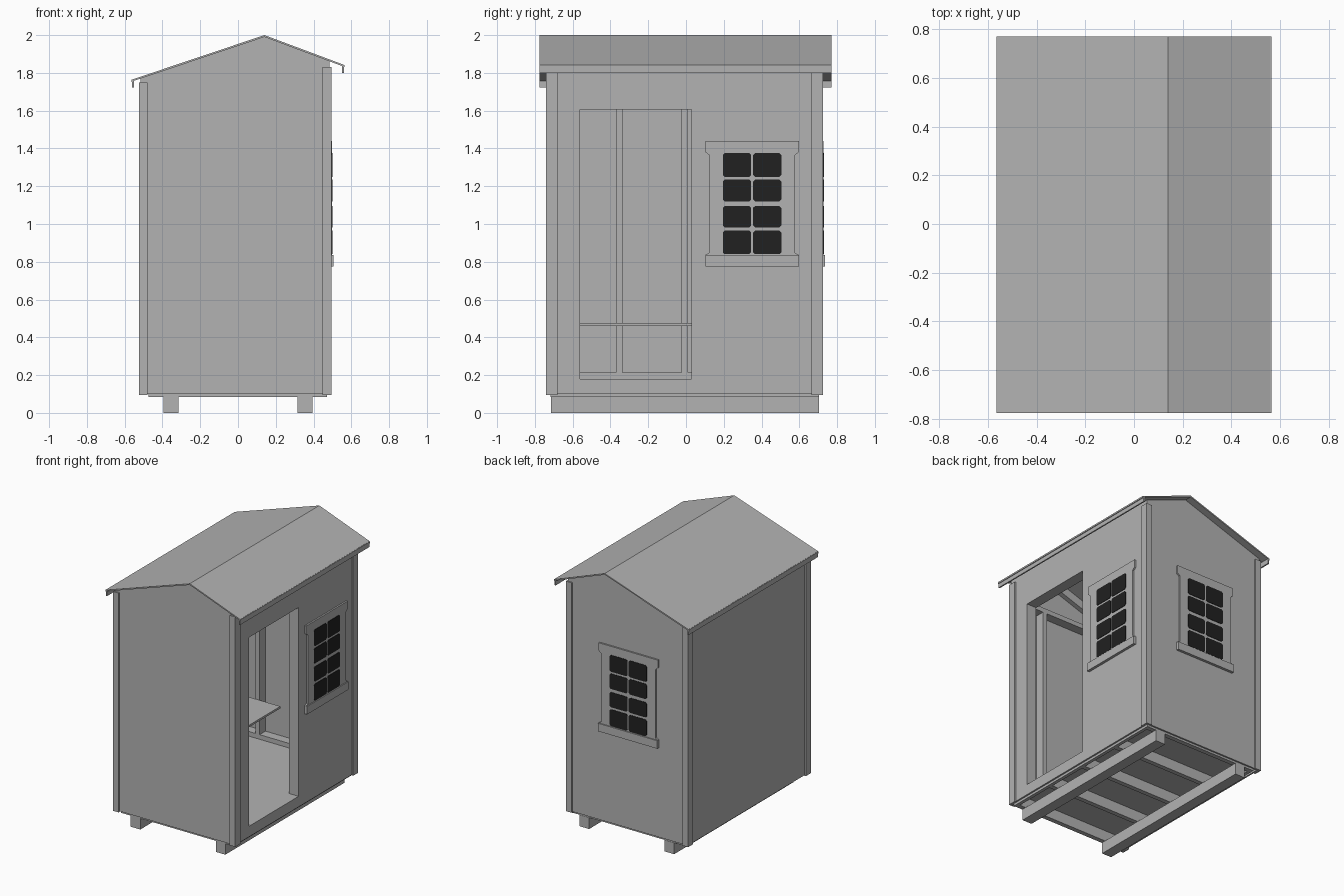
import bpy, bmesh
from mathutils import Vector

cube = bpy.data.objects.get("Cube")
if cube:
    bpy.data.objects.remove(cube)


def material(name, rgb):
    m = bpy.data.materials.new(name)
    m.use_nodes = True
    m.diffuse_color = (*rgb, 1)
    m.node_tree.nodes["Principled BSDF"].inputs["Base Color"].default_value = (*rgb, 1)
    return m


GREY = material("plain grey", (0.45, 0.45, 0.45))
DARK = material("dark glass", (0.015, 0.015, 0.015))


def prism(name, points, depth, mat=GREY):
    """Closed solid: an outline of 3D points pushed along a depth vector."""
    bm = bmesh.new()
    face = bm.faces.new([bm.verts.new(p) for p in points])
    ext = bmesh.ops.extrude_face_region(bm, geom=[face])
    moved = [g for g in ext["geom"] if isinstance(g, bmesh.types.BMVert)]
    bmesh.ops.translate(bm, verts=moved, vec=Vector(depth))
    bmesh.ops.recalc_face_normals(bm, faces=bm.faces)
    mesh = bpy.data.meshes.new(name)
    bm.to_mesh(mesh)
    bm.free()
    mesh.materials.append(mat)
    ob = bpy.data.objects.new(name, mesh)
    bpy.context.collection.objects.link(ob)
    return ob


def box(name, x, y, z, mat=GREY):
    pts = [(x[0], y[0], z[0]), (x[1], y[0], z[0]), (x[1], y[1], z[0]), (x[0], y[1], z[0])]
    return prism(name, pts, (0, 0, z[1] - z[0]), mat)


# Main dimensions
LEFT, RIGHT, FRONT, BACK = -0.515, 0.485, -0.73, 0.715
SHEET, STUD, HALF = 0.012, 0.07, 0.0175
BASE, FLOOR = 0.1, 0.18
RIDGE, EAVE_L, EAVE_R = (0.14, 2.0), (-0.56, 1.765), (0.56, 1.843)
ROOF_Y = (-0.775, 0.77)
IN_L, IN_R, IN_F, IN_B = LEFT + SHEET, RIGHT - SHEET, FRONT + SHEET, BACK - SHEET
BAYS = [IN_F + HALF + i * (IN_B - IN_F - 2 * HALF) / 4 for i in range(5)]


def under_roof(x, drop=0.01):
    ex, ez = EAVE_L if x < RIDGE[0] else EAVE_R
    t = (x - ex) / (RIDGE[0] - ex)
    return ez + t * (RIDGE[1] - ez) - drop


# Skids, floor frame and floor
for side, x in (("left", -0.355), ("right", 0.355)):
    box(f"skid_{side}", (x - 0.04, x + 0.04), (-0.715, 0.705), (0, 0.085))
for y in BAYS:
    box("floor_joist", (-0.475, 0.47), (y - HALF, y + HALF), (0.085, 0.165))
for x in (-0.475, 0.445):
    box("rim_joist", (x, x + 0.025), (-0.715, 0.705), (0.085, 0.165))
box("floor", (IN_L, IN_R), (IN_F, IN_B), (0.165, FLOOR))

# Gable walls
for name, y in (("front_wall", FRONT), ("back_wall", IN_B)):
    top = [(x, y, under_roof(x)) for x in (RIGHT, RIDGE[0], LEFT)]
    prism(name, [(LEFT, y, BASE), (RIGHT, y, BASE)] + top, (0, SHEET, 0))

# Side walls, with the doorway cut through the right one
DOOR_Y, DOOR_Z = (-0.56, 0.03), (FLOOR, 1.605)
box("left_wall", (LEFT, IN_L), (IN_F, IN_B), (BASE, under_roof(LEFT)))
wall = box("door_wall", (IN_R, RIGHT), (IN_F, IN_B), (BASE, under_roof(RIGHT)))
cutter = box("doorway_cutter", (IN_R - 0.1, RIGHT + 0.1), DOOR_Y, DOOR_Z)
cutter.hide_render = True
cut = wall.modifiers.new("doorway", 'BOOLEAN')
cut.operation, cut.solver, cut.object = 'DIFFERENCE', 'EXACT', cutter
bpy.context.view_layer.objects.active = wall
bpy.ops.object.modifier_apply(modifier=cut.name)
bpy.data.objects.remove(cutter)

# Corner boards, an L at each corner
for sx, x, top in ((-1, LEFT, 1.75), (1, RIGHT, 1.83)):
    for sy, y in ((-1, FRONT), (1, BACK)):
        ox, oy = x + sx * 0.01, y + sy * 0.01
        ix, iy = ox - sx * 0.047, oy - sy * 0.06
        outline = [(ox, oy), (ix, oy), (ix, y), (x, y), (x, iy), (ox, iy)]
        prism("corner_board", [(a, b, 0.095) for a, b in outline], (0, 0, top - 0.095))

# Wall framing
PLATE = 2 * HALF
for name, x, out in (("left", IN_L, LEFT), ("right", IN_R - STUD, RIGHT)):
    top = under_roof(out) - 0.05
    xs = (x, x + STUD)
    box(f"{name}_top_plate", xs, (IN_F, IN_B), (top - PLATE, top))
    rows = BAYS
    if name == "right":
        rows = [BAYS[0], DOOR_Y[0] - HALF, DOOR_Y[1] + HALF, BAYS[4]]
        box("door_header", xs, DOOR_Y, (DOOR_Z[1], DOOR_Z[1] + 0.07))
        box("right_sole_plate", xs, (DOOR_Y[1], IN_B), (FLOOR, FLOOR + PLATE))
    else:
        box("left_sole_plate", xs, (IN_F, IN_B), (FLOOR, FLOOR + PLATE))
    for y in rows:
        box(f"{name}_stud", xs, (y - HALF, y + HALF), (FLOOR, top - PLATE))
for name, y in (("front", IN_F), ("back", IN_B - STUD)):
    ys = (y, y + STUD)
    box(f"{name}_sole_plate", (IN_L + STUD, IN_R - STUD), ys, (FLOOR, FLOOR + PLATE))
    box(f"{name}_tie", (IN_L + STUD, IN_R - STUD), ys, (1.66, 1.66 + PLATE))
    for x in (-0.28, 0.25):
        box(f"{name}_stud", (x - HALF, x + HALF), ys, (FLOOR + PLATE, 1.66))

# Bench
box("bench", (IN_L + STUD, -0.09), (IN_F + STUD, IN_B - STUD), (0.46, 0.475))

# Rafters and ridge
for y in BAYS:
    xs = (IN_L, RIDGE[0], IN_R)
    line = [(x, y - HALF, under_roof(x)) for x in xs]
    line += [(x, y - HALF, under_roof(x, 0.075)) for x in reversed(xs)]
    prism("rafter", line, (0, PLATE, 0))

# Roof sheet and eave fascias
ROOF_LEN = ROOF_Y[1] - ROOF_Y[0]
edge = [EAVE_L, RIDGE, EAVE_R]
outline = edge + [(x, z - 0.01) for x, z in reversed(edge)]
prism("roof", [(x, ROOF_Y[0], z) for x, z in outline], (0, ROOF_LEN, 0))
for name, (x, z), s in (("left", EAVE_L, -1), ("right", EAVE_R, 1)):
    box(f"{name}_fascia", sorted((x, x - s * 0.01)), ROOF_Y, (z - 0.043, z - 0.003))
    box(f"{name}_drip_edge", sorted((x, x + s * 0.005)), ROOF_Y, (z - 0.013, z - 0.001))


# Windows: casing, sill and eight glass panes
def window(name, place, out):
    """place(u, d, z) maps along-wall, outward and height to a point."""
    def plate(part, pts, d0, d1, mat=GREY):
        prism(f"{name}_{part}", [place(u, d0, z) for u, z in pts], out * (d1 - d0), mat)

    def rect(u, z0, z1):
        return [(-u, z0), (u, z0), (u, z1), (-u, z1)]

    half = [(0.247, 0.775), (0.247, 0.837), (0.227, 0.847), (0.227, 1.365),
            (0.247, 1.38), (0.247, 1.44)]
    plate("casing", half + [(-u, z) for u, z in reversed(half)], 0, 0.012)
    plate("sill", rect(0.247, 0.775, 0.835), 0.012, 0.02)
    # Panes have clipped corners
    w, c = 0.15, 0.01
    for z0, z1 in ((0.84, 0.965), (0.982, 1.095), (1.12, 1.235), (1.25, 1.375)):
        for u0 in (-0.155, 0.005):
            u1 = u0 + w
            pts = [(u0 + c, z0), (u1 - c, z0), (u1, z0 + c), (u1, z1 - c),
                   (u1 - c, z1), (u0 + c, z1), (u0, z1 - c), (u0, z0 + c)]
            plate("pane", pts, 0.012, 0.015, DARK)


window("right_window", lambda u, d, z: (RIGHT + d, 0.35 + u, z), Vector((1, 0, 0)))
window("back_window", lambda u, d, z: (-0.027 - u, BACK + d, z), Vector((0, 1, 0)))
